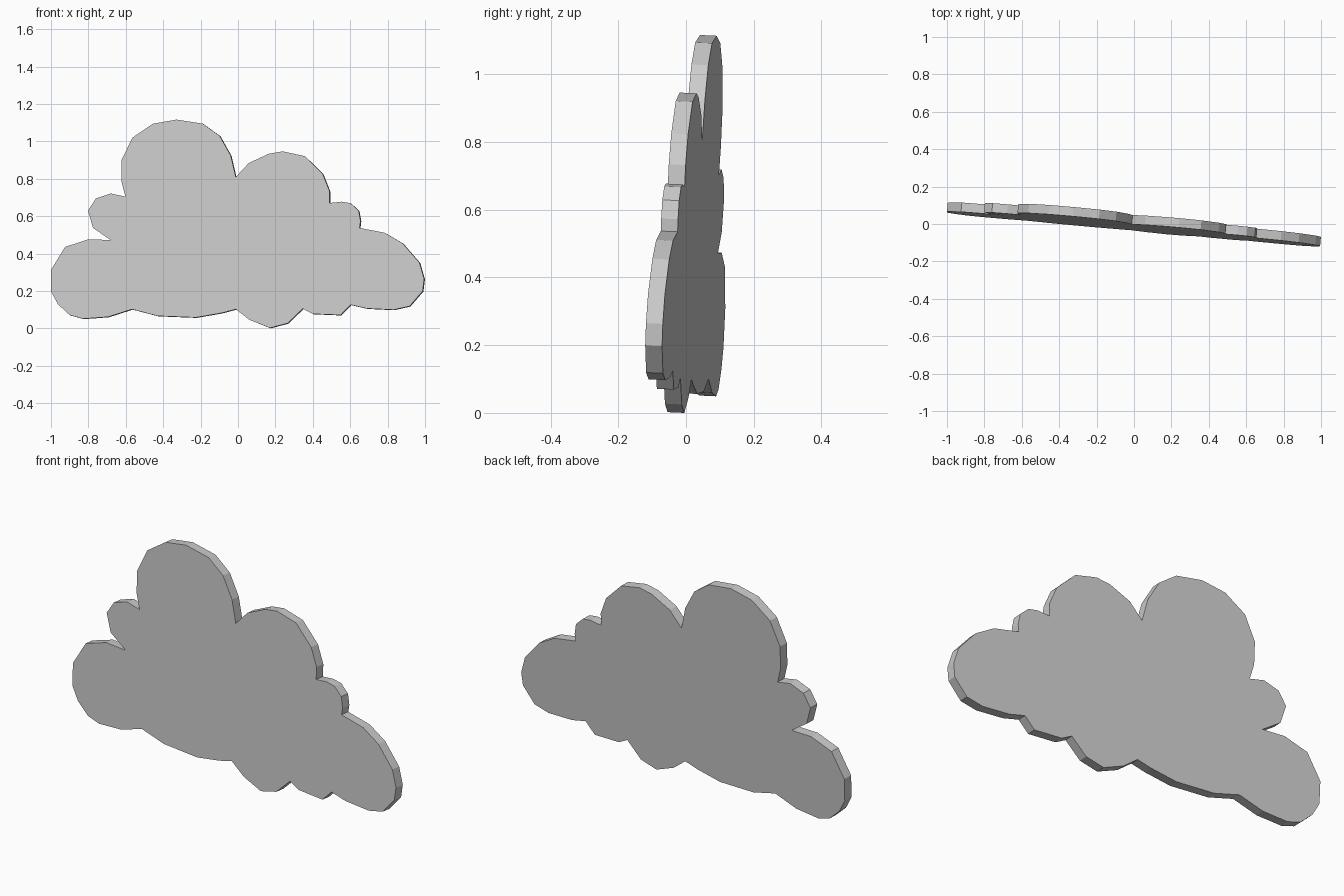
import bpy, bmesh
from mathutils import Vector

THICK = 0.05
NORMAL = Vector((0.0915, 1.0, -0.045)).normalized()

# Scalloped outline in the front view (x, z), clockwise from the left end
outline = [
    # left lobe and small puff
    (-1.0, .313), (-.925, .436), (-.80, .477), (-.68, .473), (-.775, .537),
    (-.802, .63), (-.76, .695), (-.68, .722), (-.602, .705),
    # tall lobe
    (-.623, .785), (-.623, .90), (-.565, 1.02), (-.455, 1.095), (-.328, 1.117),
    (-.188, 1.095), (-.098, 1.03), (-.039, .925), (-.012, .81),
    # middle lobe and small puff
    (.058, .885), (.166, .935), (.24, .947), (.356, .922), (.453, .826),
    (.489, .735), (.489, .671), (.554, .678), (.602, .67), (.645, .63),
    (.655, .575), (.65, .538),
    # right lobe
    (.784, .512), (.88, .456), (.97, .352), (.995, .266), (.987, .20),
    (.918, .12), (.832, .10), (.688, .107), (.602, .127),
    # underside scallops
    (.548, .072), (.40, .078), (.346, .106), (.265, .028), (.17, .003),
    (.062, .046), (-.012, .103), (-.087, .083), (-.225, .059), (-.43, .067),
    (-.567, .103), (-.695, .062), (-.83, .052), (-.90, .072), (-.963, .13),
    (-.999, .197),
]


def tilted(x, z):
    """Point on the tilted front plane of the slab."""
    return Vector((x, 0.006 - 0.0915 * x + 0.045 * (z - 0.45) - THICK / 2, z))


# Cloud slab: one flat outline pushed back along its normal
bm = bmesh.new()
front = bm.faces.new([bm.verts.new(tilted(x, z)) for x, z in outline])
ext = bmesh.ops.extrude_face_region(bm, geom=[front], use_keep_orig=True)
back_verts = [g for g in ext["geom"] if isinstance(g, bmesh.types.BMVert)]
bmesh.ops.translate(bm, verts=back_verts, vec=NORMAL * THICK)
bmesh.ops.recalc_face_normals(bm, faces=bm.faces[:])

# Stand the slab on the ground
low = min(v.co.z for v in bm.verts)
bmesh.ops.translate(bm, verts=bm.verts[:], vec=(0, 0, -low))

mesh = bpy.data.meshes.new("cloud")
bm.to_mesh(mesh)
bm.free()
bpy.context.collection.objects.link(bpy.data.objects.new("cloud", mesh))
